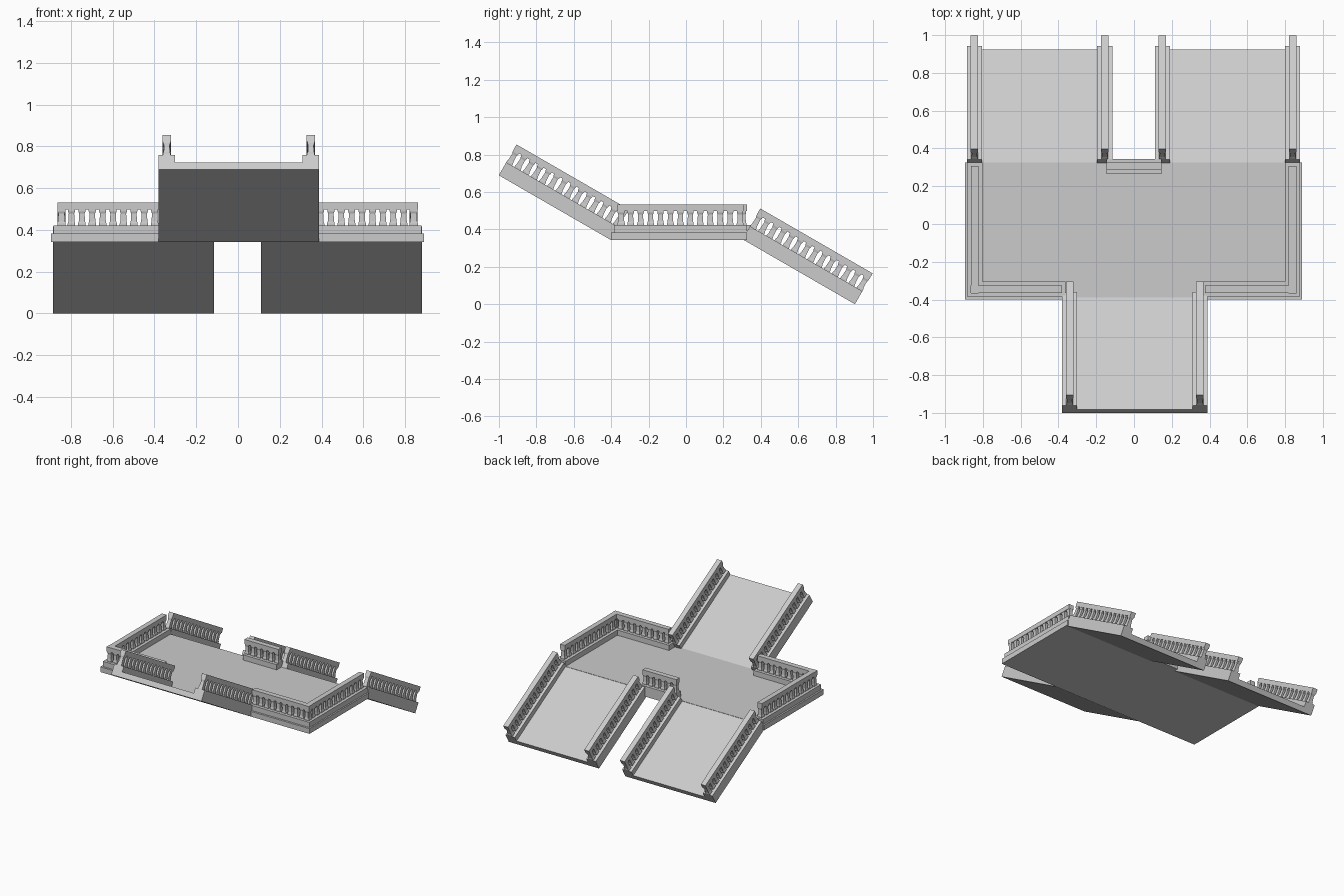
import bpy, bmesh, math
from mathutils import Matrix, Vector

cube = bpy.data.objects.get("Cube")
if cube:
    bpy.data.objects.remove(cube, do_unlink=True)

stone = bpy.data.materials.new("pale grey stone")
stone.use_nodes = True
GREY = (0.6, 0.6, 0.6, 1)
stone.diffuse_color = GREY
stone.node_tree.nodes["Principled BSDF"].inputs["Base Color"].default_value = GREY

SLAB, CURB, NECK, RAIL = 0.04, 0.08, 0.155, 0.19   # heights above the underside
CURB_W, RAIL_W, PITCH = 0.08, 0.04, 0.0555


def frame(origin, along, up=(0, 0, 1)):
    """Matrix whose x runs along a part, y across it and z up from it."""
    a, u = Vector(along).normalized(), Vector(up).normalized()
    m = Matrix((a, u.cross(a), u)).transposed().to_4x4()
    return Matrix.Translation(origin) @ m


def prism(bm, levels):
    """Stack of rectangles given as (x0, x1, y0, y1, z)."""
    rings = [[bm.verts.new(p) for p in ((a, c, z), (b, c, z), (b, d, z), (a, d, z))]
             for a, b, c, d, z in levels]
    bm.faces.new(rings[0][::-1])
    bm.faces.new(rings[-1])
    for low, high in zip(rings, rings[1:]):
        for i in range(4):
            j = (i + 1) % 4
            bm.faces.new((low[i], low[j], high[j], high[i]))


def box(bm, x0, x1, y0, y1, z0, z1):
    prism(bm, [(x0, x1, y0, y1, z0), (x0, x1, y0, y1, z1)])


def finish(name, bm, matrix=Matrix()):
    bm.transform(matrix)
    bmesh.ops.recalc_face_normals(bm, faces=bm.faces)
    mesh = bpy.data.meshes.new(name)
    bm.to_mesh(mesh)
    bm.free()
    mesh.materials.append(stone)
    obj = bpy.data.objects.new(name, mesh)
    bpy.context.collection.objects.link(obj)


def balustrade(name, matrix, length, trim=0.0, base=SLAB, curb_trim=0.0):
    """Curb, waisted balusters and handrail along a straight run."""
    bm = bmesh.new()
    w = CURB_W / 2
    box(bm, curb_trim, length - curb_trim, -w, w, base, CURB)
    finish(name + "_curb", bm, matrix)

    bm = bmesh.new()
    r = RAIL_W / 2
    box(bm, trim, length - trim, -r, r, NECK, RAIL)
    finish(name + "_handrail", bm, matrix)

    bm = bmesh.new()
    foot = 0.018
    count = round((length - 2 * trim) / PITCH)
    step = (length - 2 * trim - 2 * foot) / count
    tall = NECK - CURB
    for i in range(count + 1):
        x = trim + foot + i * step
        prism(bm, [(x - s, x + s, -s, s, CURB + f * tall)
                   for s, f in ((foot, 0), (foot, 0.12), (0.015, 0.25),
                                (0.013, 0.75), (0.017, 0.9), (0.017, 1))])
    finish(name + "_balusters", bm, matrix)


def ramp(name, x, y, z, along, up, width=0.77, length=0.694):
    """Sloping slab with a balustrade on each edge."""
    bm = bmesh.new()
    box(bm, 0, length, -width / 2, width / 2, 0, SLAB)
    finish(name + "_slab", bm, frame((x, y, z), along, up))
    for side, label in ((1, "left"), (-1, "right")):
        edge = x + side * (width - CURB_W) / 2
        balustrade(f"{name}_{label}", frame((edge, y, z), along, up), length)


# Landing
BASE = 0.342
bm = bmesh.new()
box(bm, -0.895, 0.89, -0.4, 0.325, BASE, BASE + SLAB)
finish("landing_slab", bm)

# Landing balustrades: two sides and two front runs
for side, label in ((1, "left"), (-1, "right")):
    x = side * 0.841 - 0.002
    balustrade(f"landing_{label}", frame((x, -0.385, BASE), (0, 1, 0)),
               0.71, trim=0.018)
    balustrade(f"landing_front_{label}",
               frame((x + side * 0.04, -0.345, BASE), (-side, 0, 0)),
               0.52, trim=0.018)

# Short balustrade between the two lower ramps
balustrade("landing_back", frame((-0.145, 0.305, BASE), (1, 0, 0)), 0.29, base=0)

# Ramps: one rising to the front, two falling to the back
c, s = math.cos(math.pi / 6), math.sin(math.pi / 6)
ramp("upper_ramp", 0.004, -0.4, 0.342, (0, -c, s), (0, s, c))
ramp("lower_ramp_left", 0.495, 0.302, 0.347, (0, c, -s), (0, s, c))
ramp("lower_ramp_right", -0.5, 0.302, 0.347, (0, c, -s), (0, s, c))
